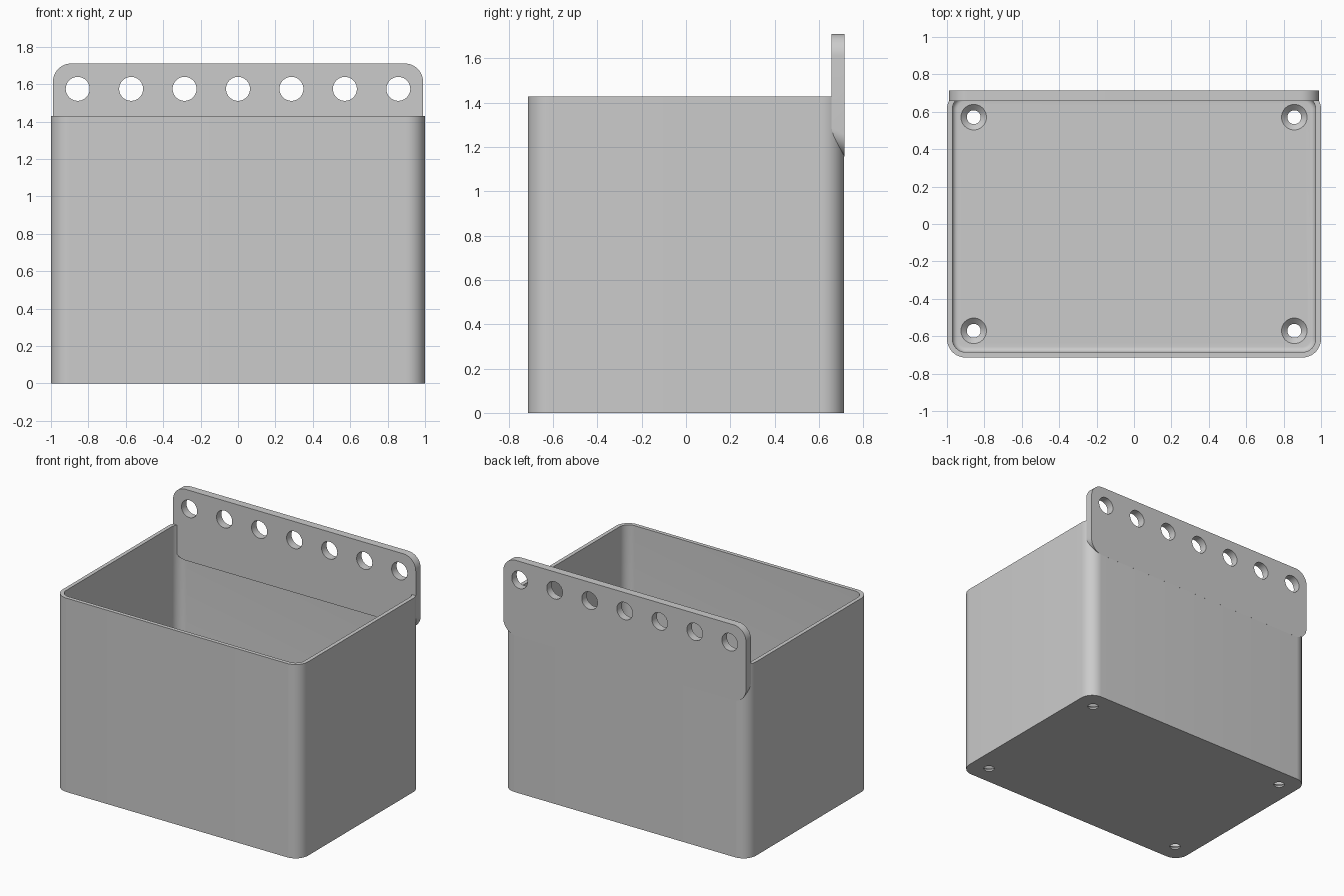
import bpy, bmesh
from math import sin, cos, pi
from mathutils import Matrix, Vector

cube = bpy.data.objects.get("Cube")
if cube:
    bpy.data.objects.remove(cube, do_unlink=True)

grey = bpy.data.materials.new("plain grey")
grey.use_nodes = True
colour = (0.6, 0.6, 0.6, 1)
grey.diffuse_color = colour
grey.node_tree.nodes["Principled BSDF"].inputs["Base Color"].default_value = colour

HALF_X, HALF_Y, HEIGHT = 1.0, 0.714, 1.429
WALL, FLOOR, CORNER = 0.0286, 0.043, 0.1
PLATE_FRONT, PLATE_TOP, PLATE_BOTTOM = 0.657, 1.711, 1.157


def rounded_rect(half_w, half_h, radius, steps=12):
    """Outline of a rounded rectangle, counter-clockwise."""
    points = []
    for quarter, (sx, sy) in enumerate([(1, 1), (-1, 1), (-1, -1), (1, -1)]):
        for i in range(steps + 1):
            a = (quarter + i / steps) * pi / 2
            points.append((sx * (half_w - radius) + radius * cos(a),
                           sy * (half_h - radius) + radius * sin(a)))
    return points


def loft(name, rings):
    """Skin a stack of equal rings and cap both ends."""
    bm = bmesh.new()
    loops = [[bm.verts.new(p) for p in ring] for ring in rings]
    for low, high in zip(loops, loops[1:]):
        for i in range(len(low)):
            j = (i + 1) % len(low)
            bm.faces.new((low[i], low[j], high[j], high[i]))
    bm.faces.new(loops[0][::-1])
    bm.faces.new(loops[-1])
    bmesh.ops.recalc_face_normals(bm, faces=bm.faces)
    return finish(name, bm)


def finish(name, bm):
    mesh = bpy.data.meshes.new(name)
    bm.to_mesh(mesh)
    bm.free()
    mesh.materials.append(grey)
    obj = bpy.data.objects.new(name, mesh)
    bpy.context.collection.objects.link(obj)
    return obj


def add_cone(bm, centre, r_low, r_high, depth, turn=None):
    matrix = Matrix.Translation(Vector(centre)) @ (turn or Matrix())
    bmesh.ops.create_cone(bm, cap_ends=True, segments=48, radius1=r_low,
                          radius2=r_high, depth=depth, matrix=matrix)


def cut(obj, cutters):
    """Subtract each cutter, then shade smooth with sharp edges."""
    bpy.ops.object.select_all(action='DESELECT')
    bpy.context.view_layer.objects.active = obj
    obj.select_set(True)
    for cutter in cutters:
        cutter.hide_render = True
        mod = obj.modifiers.new("holes", 'BOOLEAN')
        mod.operation, mod.solver, mod.object = 'DIFFERENCE', 'EXACT', cutter
        bpy.ops.object.modifier_apply(modifier=mod.name)
        bpy.data.objects.remove(cutter, do_unlink=True)
    bpy.ops.object.shade_smooth_by_angle(angle=pi / 6)


def box_ring(inset, z):
    return [(x, y, z) for x, y in
            rounded_rect(HALF_X - inset, HALF_Y - inset, CORNER - inset)]


# Open bin: outer wall, rim, inner wall and a fillet into the floor
rings = [box_ring(0, 0), box_ring(0, HEIGHT), box_ring(WALL, HEIGHT)]
for i in range(7):
    a = i / 6 * pi / 2
    rings.append(box_ring(WALL + WALL * (1 - cos(a)), FLOOR + WALL * (1 - sin(a))))
bin_body = loft("bin_body", rings)

# Countersunk screw holes in the floor
shafts, sinks = bmesh.new(), bmesh.new()
for sx in (-1, 1):
    for sy in (-1, 1):
        add_cone(shafts, (sx * 0.857, sy * 0.571, 0), 0.037, 0.037, 0.3)
        add_cone(sinks, (sx * 0.857, sy * 0.571, 0.03), 0.037, 0.0725, 0.034)
cut(bin_body, [finish("shaft_cutter", shafts), finish("sink_cutter", sinks)])

# Hanging plate: rounded slab whose underside slopes up to the front
middle, half_h = (PLATE_TOP + PLATE_BOTTOM) / 2, (PLATE_TOP - PLATE_BOTTOM) / 2


def plate_ring(y, lift):
    return [(x, y, middle + z + (lift if z < 0 else 0))
            for x, z in rounded_rect(0.99, half_h, CORNER)]


plate = loft("hanging_plate", [plate_ring(PLATE_FRONT, 0.03),
                               plate_ring(HALF_Y + 0.0006, 0)])

# Row of seven peg holes
pegs = bmesh.new()
for i in range(-3, 4):
    add_cone(pegs, (i * 0.2857, 0.68, 1.575), 0.064, 0.064, 0.3,
             Matrix.Rotation(pi / 2, 4, 'X'))
cut(plate, [finish("peg_cutter", pegs)])
